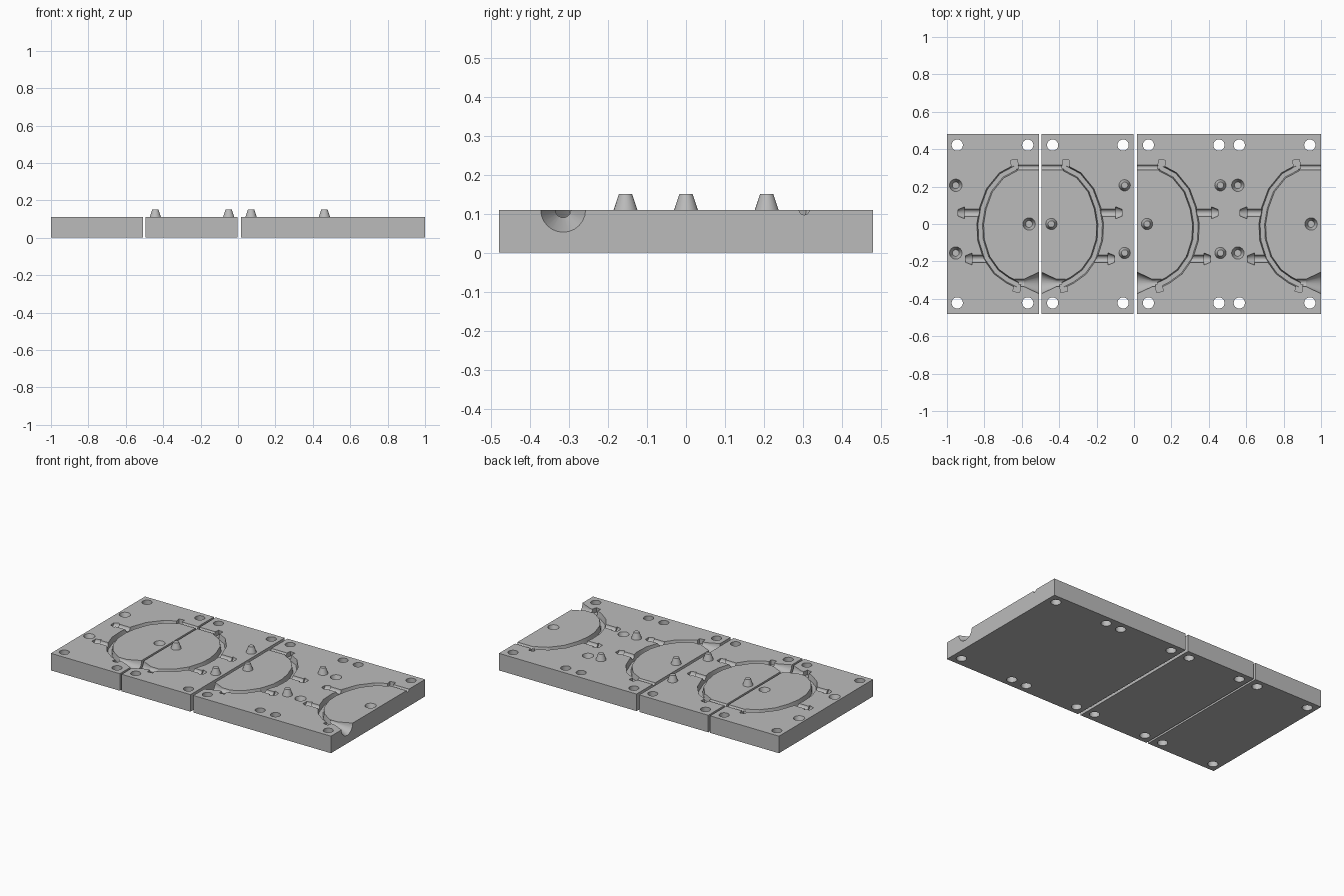
import bpy
import bmesh
from math import pi
from mathutils import Matrix, Vector

cube = bpy.data.objects.get("Cube")
if cube:
    bpy.data.objects.remove(cube, do_unlink=True)

TOP = 0.11       # height of the parting face
WIDTH = 0.492    # width of one mould tile
HALF_Y = 0.48

grey = bpy.data.materials.new("plain grey")
grey.use_nodes = True
grey.diffuse_color = (0.5, 0.5, 0.5, 1)
grey.node_tree.nodes["Principled BSDF"].inputs["Base Color"].default_value = grey.diffuse_color


def make(name, bm):
    bmesh.ops.recalc_face_normals(bm, faces=bm.faces)
    mesh = bpy.data.meshes.new(name)
    bm.to_mesh(mesh)
    bm.free()
    mesh.materials.append(grey)
    obj = bpy.data.objects.new(name, mesh)
    bpy.context.collection.objects.link(obj)
    return obj


def box(name, center, size, angle=0):
    bm = bmesh.new()
    m = Matrix.Translation(center) @ Matrix.Rotation(angle, 4, 'Z') @ Matrix.Diagonal((*size, 1))
    bmesh.ops.create_cube(bm, size=1, matrix=m)
    return make(name, bm)


def cone(name, start, end, r1, r2, sides=24):
    """Round solid running from start to end."""
    a, b = Vector(start), Vector(end)
    turn = Vector((0, 0, 1)).rotation_difference(b - a).to_matrix().to_4x4()
    bm = bmesh.new()
    bmesh.ops.create_cone(bm, cap_ends=True, segments=sides, radius1=r1, radius2=r2,
                          depth=(b - a).length, matrix=Matrix.Translation((a + b) / 2) @ turn)
    return make(name, bm)


def groove(name, path, section):
    """Sweep a cross-section along a flat path on the parting face."""
    bm = bmesh.new()
    pts = [Vector(p) for p in path]
    rings = []
    for i, p in enumerate(pts):
        d = (pts[min(i + 1, len(pts) - 1)] - pts[max(i - 1, 0)]).normalized()
        n = Vector((-d.y, d.x))
        rings.append([bm.verts.new((p.x + n.x * s, p.y + n.y * s, TOP + h)) for s, h in section])
    k = len(section)
    for r, q in zip(rings, rings[1:]):
        for j in range(k):
            bm.faces.new((r[j], r[(j + 1) % k], q[(j + 1) % k], q[j]))
    bm.faces.new(rings[0])
    bm.faces.new(rings[-1])
    return make(name, bm)


def along(name, u1, u2, y, r1, r2):
    return cone(name, (u1, y, TOP), (u2, y, TOP), r1, r2)


PINS = [(0.445, 0.207), (0.445, -0.155), (0.053, 0)]


def cutters(sockets):
    # curved cavity
    arc = [(.125, .3), (.2, .26), (.265, .18), (.3, .085), (.314, 0), (.31, -.085),
           (.28, -.18), (.227, -.255), (.165, -.3), (.115, -.325)]
    section = [(-.018, .02), (-.018, 0), (-.012, -.035), (.012, -.035), (.018, 0), (.018, .02)]
    out = [groove("cavity_cutter", arc, section),
           box("upper_notch_cutter", (.13, .318, TOP), (.036, .05, .06), -0.15),
           box("lower_notch_cutter", (.118, -.342, TOP), (.036, .042, .06), 0.15),
           along("vent_cutter", -.02, .13, .303, .013, .013),
           along("sprue_cutter", -.02, .08, -.315, .067, .02),
           along("gate_cutter", .07, .13, -.315, .02, .02)]
    # side channels with barbed ends
    for y, u, end in ((.06, .3, .432), (-.187, .265, .392)):
        out.append(along("channel_cutter", u, end - .02, y, .02, .02))
        out.append(along("barb_cutter", end - .035, end, y, .032, .018))
    # bolt holes
    for u in (.06, .437):
        for y in (-.422, .422):
            out.append(cone("bolt_hole_cutter", (u, y, -.05), (u, y, .2), .03, .03))
    # alignment sockets
    if sockets:
        for u, y in PINS:
            out.append(cone("socket_cutter", (u, y, TOP - .043), (u, y, TOP + .005), .018, .035))
    return out


def tile_mesh(sockets):
    body = box("body", (WIDTH / 2, 0, TOP / 2), (WIDTH, HALF_Y * 2, TOP))
    tools = cutters(sockets)
    for tool in tools:
        tool.hide_render = True
        mod = body.modifiers.new("cut", 'BOOLEAN')
        mod.operation = 'DIFFERENCE'
        mod.solver = 'EXACT'
        mod.object = tool
    bpy.context.view_layer.update()
    graph = bpy.context.evaluated_depsgraph_get()
    mesh = bpy.data.meshes.new_from_object(body.evaluated_get(graph))
    for obj in tools + [body]:
        bpy.data.objects.remove(obj, do_unlink=True)
    return mesh


socket_tile, pin_tile = tile_mesh(True), tile_mesh(False)

# name, x of the open edge, direction away from it, has sockets
TILES = [("first_socket_tile", -.508, -1, True), ("first_pin_tile", -.495, 1, False),
         ("second_pin_tile", .017, 1, False), ("second_socket_tile", 1, -1, True)]
for name, edge, side, sockets in TILES:
    mesh = (socket_tile if sockets else pin_tile).copy()
    mesh.transform(Matrix.Translation((edge, 0, 0)) @ Matrix.Diagonal((side, 1, 1, 1)))
    if side < 0:
        mesh.flip_normals()
    mesh.materials.clear()
    mesh.materials.append(grey)
    bpy.context.collection.objects.link(bpy.data.objects.new(name, mesh))
    # tapered alignment pins
    if not sockets:
        for u, y in PINS:
            x = edge + side * u
            cone(name.replace("tile", "peg"), (x, y, TOP - .002), (x, y, TOP + .04), .031, .017)

# smooth the round walls, keep edges sharp
bpy.ops.object.select_all(action='DESELECT')
for obj in bpy.context.collection.objects:
    if obj.type == 'MESH' and grey.name in obj.data.materials:
        obj.select_set(True)
        bpy.context.view_layer.objects.active = obj
bpy.ops.object.shade_smooth_by_angle(angle=pi / 9)
